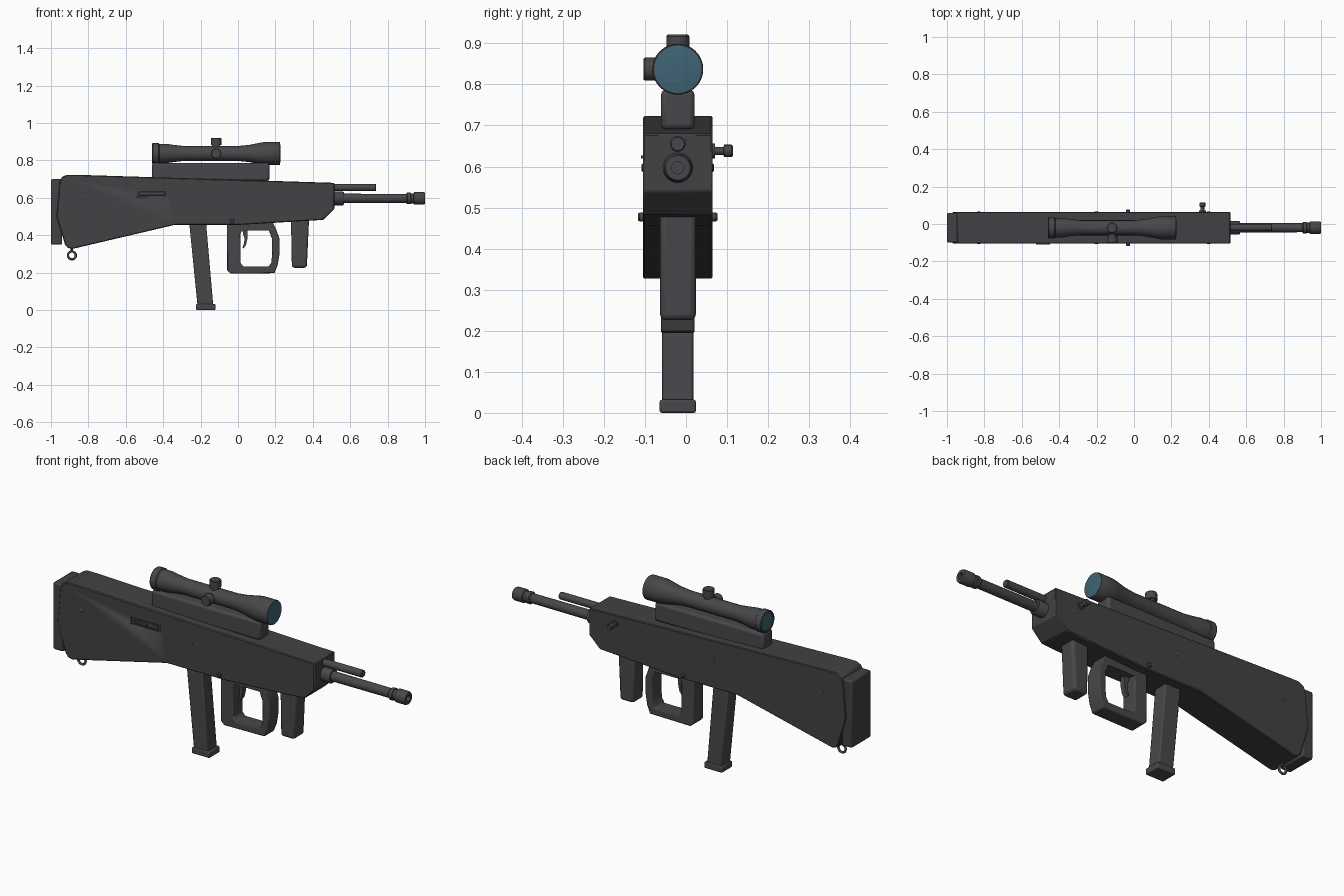
import bpy, bmesh, math
from mathutils import Vector, Matrix

YC = -0.02  # centre plane of the model


def material(name, rgb):
    m = bpy.data.materials.new(name)
    m.diffuse_color = (*rgb, 1)
    return m


BODY = material("dark grey", (0.054, 0.054, 0.058))
METAL = material("grey", (0.064, 0.064, 0.069))
GLASS = material("blue glass", (0.05, 0.125, 0.175))


def finish(name, bm, mat, bevel=0, segs=2):
    bmesh.ops.recalc_face_normals(bm, faces=bm.faces)
    me = bpy.data.meshes.new(name)
    bm.to_mesh(me)
    bm.free()
    ob = bpy.data.objects.new(name, me)
    bpy.context.collection.objects.link(ob)
    me.materials.append(mat)
    if bevel:
        b = ob.modifiers.new("Bevel", "BEVEL")
        b.width, b.segments, b.limit_method = bevel, segs, "ANGLE"
    bpy.ops.object.select_all(action="DESELECT")
    ob.select_set(True)
    bpy.context.view_layer.objects.active = ob
    bpy.ops.object.shade_smooth_by_angle(angle=math.radians(35))
    return ob


def extrude(name, pts, y0, y1, mat, bevel=0, segs=2):
    """Side profile (x, z) extruded from y0 to y1."""
    bm = bmesh.new()
    f = bm.faces.new([bm.verts.new((x, y0, z)) for x, z in pts])
    r = bmesh.ops.extrude_face_region(bm, geom=[f])
    moved = [v for v in r["geom"] if isinstance(v, bmesh.types.BMVert)]
    bmesh.ops.translate(bm, verts=moved, vec=(0, y1 - y0, 0))
    return finish(name, bm, mat, bevel, segs)


def box(name, x0, x1, y0, y1, z0, z1, mat, bevel=0, segs=2):
    return extrude(name, [(x0, z0), (x1, z0), (x1, z1), (x0, z1)], y0, y1, mat, bevel, segs)


def lathe(name, prof, origin, axis, mat, n=24):
    """Rings (distance along axis, radius) joined into a closed turned solid."""
    rot = Vector((0, 0, 1)).rotation_difference(Vector(axis)).to_matrix().to_4x4()
    mx = Matrix.Translation(origin) @ rot
    bm = bmesh.new()
    rings = [[bm.verts.new(mx @ Vector((r * math.cos(2 * math.pi * i / n),
                                        r * math.sin(2 * math.pi * i / n), d)))
              for i in range(n)] for d, r in prof]
    for a, b in zip(rings, rings[1:]):
        for i in range(n):
            bm.faces.new((a[i], a[(i + 1) % n], b[(i + 1) % n], b[i]))
    bm.faces.new(rings[0])
    bm.faces.new(rings[-1])
    return finish(name, bm, mat)


X, Y, NY, Z = (1, 0, 0), (0, 1, 0), (0, -1, 0), (0, 0, 1)

# Stock and receiver shell
body = extrude("body_shell", [
    (-0.97, 0.50), (-0.953, 0.69), (-0.94, 0.712), (-0.915, 0.723), (-0.86, 0.723),
    (0.515, 0.68), (0.515, 0.54), (0.455, 0.482), (0.0, 0.455), (-0.34, 0.455),
    (-0.885, 0.327), (-0.91, 0.332), (-0.925, 0.35)], -0.105, 0.065, BODY, 0.004, 1)

# Ejection port recess
cut = box("port_cutter", -0.545, -0.375, -0.12, -0.097, 0.604, 0.642, BODY)
cut.hide_render = True
cut.hide_viewport = True
bo = body.modifiers.new("Port", "BOOLEAN")
bo.operation, bo.object, bo.solver = "DIFFERENCE", cut, "EXACT"
box("port_cover", -0.53, -0.39, -0.104, -0.09, 0.612, 0.634, METAL, 0.003, 1)
box("port_handle", -0.525, -0.45, -0.109, -0.1, 0.619, 0.627, METAL)

# Butt plate and sling ring
box("butt_plate", -1.0, -0.94, -0.1, 0.06, 0.35, 0.70, BODY, 0.008)
bpy.ops.mesh.primitive_torus_add(location=(-0.888, YC, 0.292), rotation=(math.pi / 2, 0, 0),
                                 major_radius=0.021, minor_radius=0.006,
                                 major_segments=20, minor_segments=8)
ring = bpy.context.object
ring.name = "sling_ring"
ring.data.materials.append(METAL)
bpy.ops.object.shade_smooth()
lathe("sling_stud", [(0, 0.007), (0.025, 0.007)], (-0.888, YC, 0.31), Z, METAL, 10)

# Screws and cross pin
for i, x in enumerate((-0.83, -0.2, 0.4)):
    lathe(f"screw_{i + 1}", [(-0.088, 0.007), (-0.086, 0.01), (0.086, 0.01), (0.088, 0.007)],
          (x, YC, 0.597), Y, METAL, 12)
lathe("cross_pin", [(-0.097, 0.008), (-0.093, 0.011), (0.093, 0.011), (0.097, 0.008)],
      (-0.032, YC, 0.477), Y, METAL, 14)

# Charging handle
lathe("charging_handle", [(0, 0.018), (0.008, 0.018), (0.008, 0.01), (0.028, 0.01),
                          (0.03, 0.015), (0.048, 0.015), (0.051, 0.012)],
      (0.366, 0.063, 0.638), Y, METAL, 16)

# Barrel, muzzle and gas tube
lathe("barrel", [(0.48, 0.037), (0.56, 0.037), (0.566, 0.033), (0.566, 0.025), (0.91, 0.024)],
      (0, YC, 0.597), X, METAL)
lathe("muzzle", [(0.9, 0.027), (0.905, 0.031), (0.922, 0.031), (0.925, 0.027), (0.938, 0.027),
                 (0.942, 0.034), (0.992, 0.034), (1.0, 0.03), (1.0, 0.015), (0.96, 0.015)],
      (0, YC, 0.597), X, METAL)
lathe("gas_tube", [(0.48, 0.019), (0.735, 0.019), (0.739, 0.016)], (0, YC, 0.655), X, METAL, 18)

# Scope mount
box("scope_mount", -0.46, 0.168, -0.061, 0.021, 0.69, 0.787, METAL, 0.012)

# Scope tube, lenses and turrets
SZ = 0.837
lathe("scope_tube", [(-0.452, 0.045), (-0.459, 0.045), (-0.459, 0.054), (-0.455, 0.057),
                     (-0.425, 0.057), (-0.421, 0.052), (-0.385, 0.052), (-0.345, 0.046),
                     (-0.29, 0.04), (0.0, 0.04), (0.06, 0.046), (0.12, 0.058), (0.145, 0.062),
                     (0.22, 0.062), (0.224, 0.06), (0.224, 0.055), (0.217, 0.055)],
      (0, YC, SZ), X, METAL, 32)
lathe("front_lens", [(0.21, 0.057), (0.2245, 0.057), (0.227, 0.04), (0.228, 0.015)],
      (0, YC, SZ), X, GLASS, 32)
lathe("rear_lens", [(-0.45, 0.046), (-0.457, 0.044), (-0.46, 0.02)], (0, YC, SZ), X, GLASS, 32)
for name, axis in (("top_turret", Z), ("side_turret", NY)):
    lathe(name, [(0.02, 0.022), (0.045, 0.022), (0.045, 0.028), (0.08, 0.028), (0.084, 0.025)],
          (-0.117, YC, SZ), axis, METAL, 20)

# Magazine
extrude("magazine", [(-0.262, 0.48), (-0.172, 0.48), (-0.132, 0.02), (-0.216, 0.02)],
        -0.058, 0.018, METAL, 0.006)
box("magazine_base", -0.224, -0.121, -0.064, 0.024, 0.0, 0.032, METAL, 0.005)

# Grip with hand guard: outer and inner outlines joined into one open loop
outer = [(-0.058, 0.48), (-0.058, 0.212), (-0.038, 0.194), (0.195, 0.197), (0.212, 0.24),
         (0.222, 0.30), (0.222, 0.38), (0.205, 0.43), (0.18, 0.48)]
inner = [(0.15, 0.48), (0.165, 0.425), (0.182, 0.38), (0.183, 0.30), (0.178, 0.255),
         (0.165, 0.233), (0.03, 0.233), (0.014, 0.25), (0.012, 0.40), (0.02, 0.425), (0.02, 0.48)]
extrude("grip_and_guard", outer + inner, -0.061, 0.021, METAL, 0.005)
box("guard_roof", 0.0, 0.17, -0.061, 0.021, 0.425, 0.47, METAL)

# Trigger
extrude("trigger", [(0.02, 0.44), (0.05, 0.44), (0.05, 0.38), (0.042, 0.345), (0.028, 0.328),
                    (0.024, 0.334), (0.033, 0.36), (0.034, 0.385), (0.028, 0.405)],
        -0.034, -0.006, METAL)

# Front hand grip
extrude("front_grip", [(0.283, 0.49), (0.38, 0.49), (0.368, 0.226), (0.288, 0.226)],
        -0.063, 0.024, METAL, 0.014, 3)
